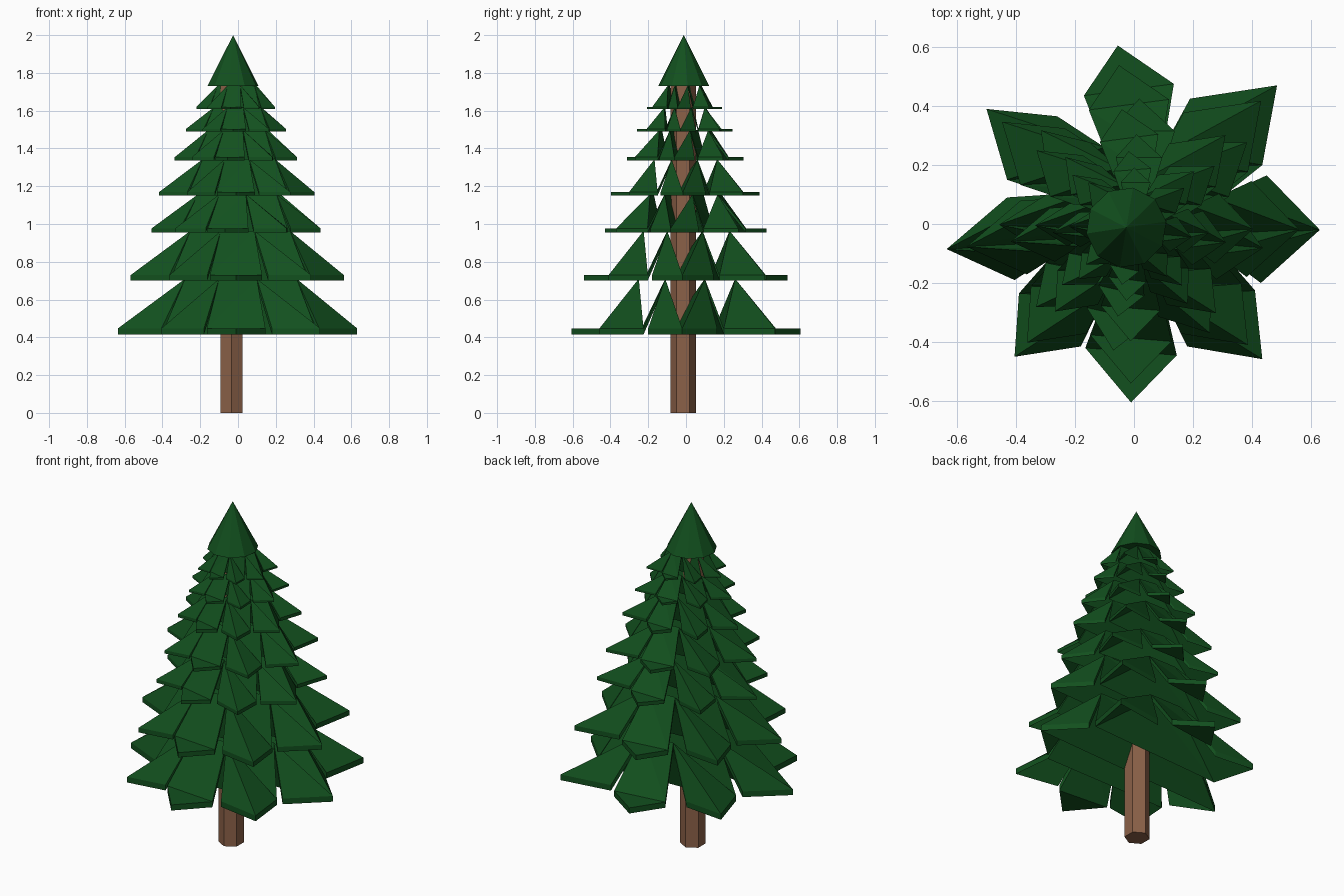
import bpy, bmesh
from math import radians, cos, sin, tau, pi

if "Cube" in bpy.data.objects:
    bpy.data.objects.remove(bpy.data.objects["Cube"])

CX, CY = -0.015, -0.012


def material(name, rgb):
    m = bpy.data.materials.new(name)
    m.diffuse_color = (*rgb, 1)
    m.use_nodes = True
    m.node_tree.nodes["Principled BSDF"].inputs["Base Color"].default_value = m.diffuse_color
    return m


GREEN = material("needles", (0.006, 0.08, 0.013))
BROWN = material("bark", (0.26, 0.12, 0.065))


def finish(name, bm, mat):
    me = bpy.data.meshes.new(name)
    bm.to_mesh(me)
    bm.free()
    me.materials.append(mat)
    ob = bpy.data.objects.new(name, me)
    bpy.context.collection.objects.link(ob)
    return ob


# star outline of the lowest tier: tip, corner, inner notch, corner, tip ...
STAR = [(.63, -.02), (.45, .165), (.31, .1), (.435, .2),
        (.485, .47), (.19, .425), (.1, .26), (.135, .475),
        (-.055, .605), (-.17, .435), (-.1, .26), (-.26, .365),
        (-.5, .39), (-.43, .15), (-.28, .1), (-.43, .09),
        (-.635, -.085), (-.405, -.19), (-.28, -.11), (-.39, -.235),
        (-.405, -.45), (-.18, -.415), (-.1, -.25), (-.165, -.42),
        (-.01, -.605), (.145, -.445), (.1, -.25), (.18, -.415),
        (.435, -.458), (.41, -.225), (.31, -.11), (.43, -.2)]

# folds across half a star; the sheets run from side to side through the tree
FOLDS = [(0, 1, 2), (0, 2, 16), (2, 14, 16), (14, 15, 16),
         (2, 3, 13), (2, 13, 14), (3, 4, 6), (4, 5, 6),
         (10, 11, 12), (10, 12, 13), (3, 6, 13), (6, 10, 13),
         (6, 7, 9), (6, 9, 10), (7, 8, 9)]


def tier(name, z, thick, radius, top_z, turn):
    bm = bmesh.new()
    k, t = radius / 0.628, radians(turn)
    low, high = [], []
    for i, (x, y) in enumerate(STAR):
        x, y = (x - CX) * k, (y - CY) * k
        px, py = CX + x * cos(t) - y * sin(t), CY + x * sin(t) + y * cos(t)
        h = top_z - thick if i % 4 == 2 else z
        low.append(bm.verts.new((px, py, h)))
        high.append(bm.verts.new((px, py, h + thick)))
    m = len(STAR)
    for i in range(m):
        j = (i + 1) % m
        bm.faces.new((low[i], low[j], high[j], high[i]))
    for s in (0, 16):
        for f in FOLDS:
            idx = [(s + (16 - q if s else q)) % m for q in f]
            if s:
                idx.reverse()
            bm.faces.new([high[q] for q in idx])
            bm.faces.new([low[q] for q in reversed(idx)])
    return finish(name, bm, GREEN)


def prism(name, sides, r, cx, cy, z0, z1, mat, start=0.0, apex=False):
    bm = bmesh.new()
    pts = [(cx + r * cos(start + tau * i / sides), cy + r * sin(start + tau * i / sides))
           for i in range(sides)]
    base = [bm.verts.new((x, y, z0)) for x, y in pts]
    bm.faces.new(base[::-1])
    if apex:
        top = [bm.verts.new((cx, cy, z1))] * sides
    else:
        top = [bm.verts.new((x, y, z1)) for x, y in pts]
        bm.faces.new(top)
    for i in range(sides):
        j = (i + 1) % sides
        if apex:
            bm.faces.new((base[i], base[j], top[0]))
        else:
            bm.faces.new((base[i], base[j], top[j], top[i]))
    return finish(name, bm, mat)


# trunk
prism("trunk", 6, 0.068, -0.034, -0.015, 0, 1.75, BROWN, start=pi / 2)

# branch tiers: bottom height, rim thickness, radius, turn
TIERS = [(0.415, 0.033, 0.628, 0), (0.702, 0.028, 0.56, 0),
         (0.956, 0.021, 0.445, -8), (1.15, 0.019, 0.408, 0),
         (1.335, 0.019, 0.322, -8), (1.49, 0.013, 0.263, -3),
         (1.61, 0.010, 0.207, -8)]
for i, (z, t, r, turn) in enumerate(TIERS):
    top_z = TIERS[i + 1][0] + 0.008 if i + 1 < len(TIERS) else 1.735
    tier(f"branch_tier_{i + 1}", z, t, r, top_z, turn)

# pointed top
prism("tree_top", 10, 0.137, -0.026, -0.012, 1.73, 2.0, GREEN, start=0.15, apex=True)
